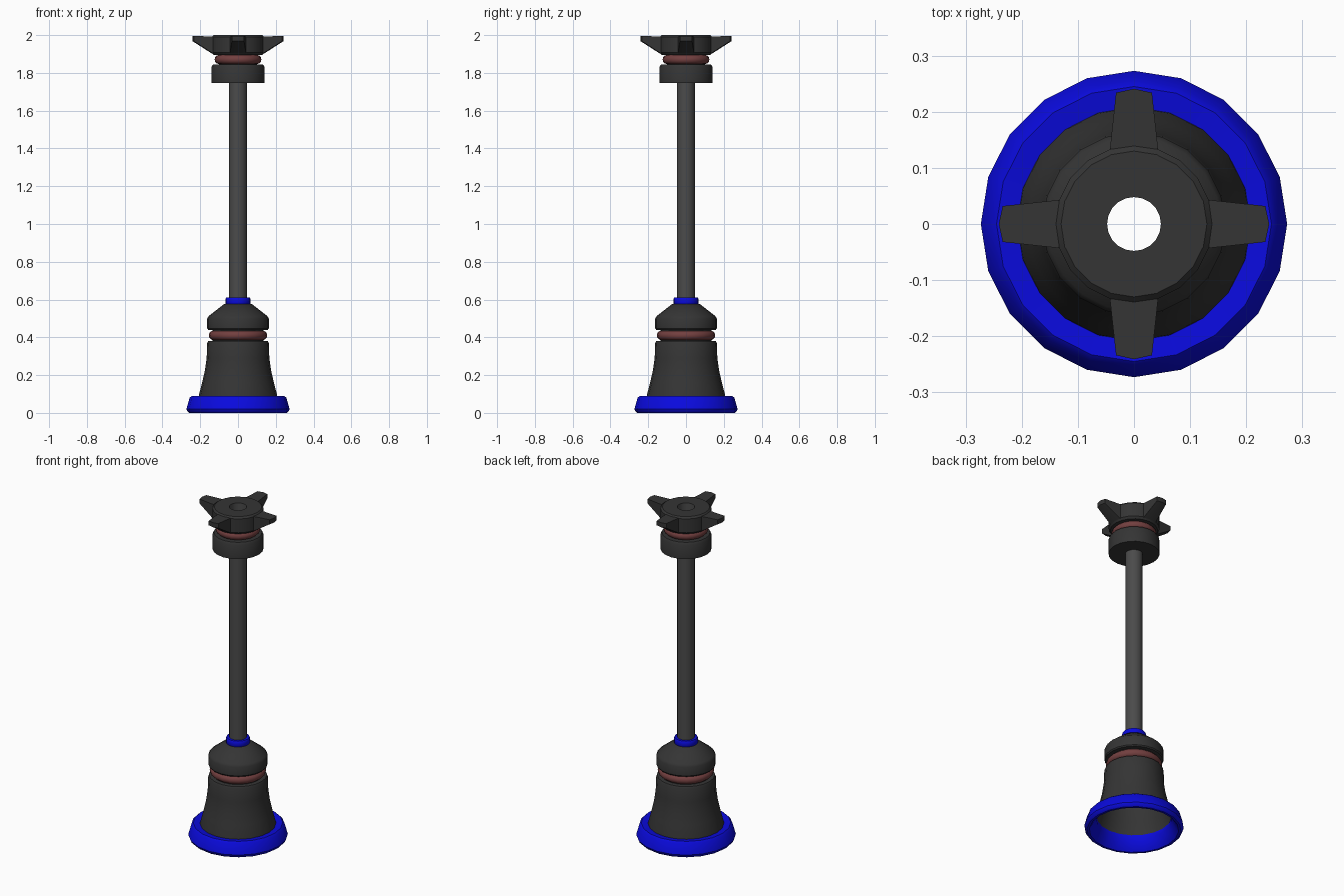
import bpy, bmesh
from math import cos, sin, tau, radians

if "Cube" in bpy.data.objects:
    bpy.data.objects.remove(bpy.data.objects["Cube"])

SIDES = 20
BORE = 0.048


def material(name, rgb):
    m = bpy.data.materials.new(name)
    m.diffuse_color = (*rgb, 1)
    m.use_nodes = True
    m.node_tree.nodes["Principled BSDF"].inputs["Base Color"].default_value = m.diffuse_color
    return m


DARK = material("dark_rubber", (0.035, 0.035, 0.035))
ROD = material("rod_grey", (0.07, 0.07, 0.07))
BLUE = material("blue", (0.003, 0.003, 0.72))
RED = material("seal_red", (0.17, 0.05, 0.05))


def finish(name, bm, mat, angle=35):
    bmesh.ops.recalc_face_normals(bm, faces=bm.faces)
    me = bpy.data.meshes.new(name)
    bm.to_mesh(me)
    bm.free()
    ob = bpy.data.objects.new(name, me)
    bpy.context.collection.objects.link(ob)
    me.materials.append(mat)
    bpy.ops.object.select_all(action='DESELECT')
    ob.select_set(True)
    bpy.context.view_layer.objects.active = ob
    bpy.ops.object.shade_smooth_by_angle(angle=radians(angle))
    return ob


def lathe(name, profile, mat, closed=False):
    """Spin an (r, z) profile round the z axis."""
    bm = bmesh.new()
    rings = [[bm.verts.new((r * cos(tau * i / SIDES), r * sin(tau * i / SIDES), z))
              for i in range(SIDES)] for r, z in profile]
    pairs = list(zip(rings, rings[1:]))
    if closed:
        pairs.append((rings[-1], rings[0]))
    for a, b in pairs:
        for i in range(SIDES):
            j = (i + 1) % SIDES
            bm.faces.new((a[i], a[j], b[j], b[i]))
    return finish(name, bm, mat)


def seal(name, radius, z, tube):
    """Round sealing ring."""
    pts = [(radius + tube * cos(tau * k / 12), z + tube * sin(tau * k / 12)) for k in range(12)]
    return lathe(name, pts, RED, closed=True)


# Flared rim at the foot
lathe("foot_rim", [(0.205, 0.085), (0.245, 0.09), (0.256, 0.08), (0.273, 0.02), (0.268, 0.008),
                   (0.258, 0.0), (0.245, 0.0), (0.235, 0.012), (0.205, 0.06)], BLUE, closed=True)

# Hollow bell with seal groove and sloped shoulder
lathe("bell", [(0.21, 0.07), (0.207, 0.095), (0.19, 0.16), (0.175, 0.225), (0.166, 0.29),
               (0.163, 0.37), (0.158, 0.38), (0.135, 0.382), (0.135, 0.438), (0.158, 0.44),
               (0.163, 0.447), (0.163, 0.5), (0.155, 0.513), (0.075, 0.575), (BORE, 0.578)], DARK)
seal("bell_seal", 0.13, 0.41, 0.025)

# Small blue collar round the rod
lathe("rod_collar", [(BORE, 0.572), (0.062, 0.572), (0.066, 0.578), (0.066, 0.603),
                     (0.062, 0.61), (BORE, 0.61)], BLUE)

# Hollow rod
lathe("rod", [(BORE, 0.575), (BORE, 2.0)], ROD)

# Upper collar, seal and knob
lathe("upper_collar", [(BORE, 1.747), (0.14, 1.747), (0.14, 1.832), (0.132, 1.845),
                       (0.1, 1.845), (0.1, 1.897), (BORE, 1.897)], DARK)
seal("upper_seal", 0.1, 1.871, 0.024)
lathe("knob", [(BORE, 1.895), (0.13, 1.895), (0.14, 1.907), (0.14, 1.99),
               (0.13, 2.0), (BORE, 2.0)], DARK)

# Four tapering grips round the knob
bm = bmesh.new()
root = [(0.133, -0.043), (0.139, 0), (0.133, 0.043)]
tip = [(0.234, -0.032), (0.241, 0), (0.234, 0.032)]
for k in range(4):
    c, s = (1, 0, -1, 0)[k], (0, 1, 0, -1)[k]
    rows = [[bm.verts.new((x * c - y * s, x * s + y * c, z)) for x, y in pts]
            for pts, z in ((root, 1.903), (root, 1.993), (tip, 1.995), (tip, 1.968))]
    for a, b in zip(rows, rows[1:] + rows[:1]):
        for i in range(2):
            bm.faces.new((a[i], a[i + 1], b[i + 1], b[i]))
    for i in (0, 2):
        bm.faces.new([r[i] for r in rows])
finish("knob_grips", bm, DARK)
